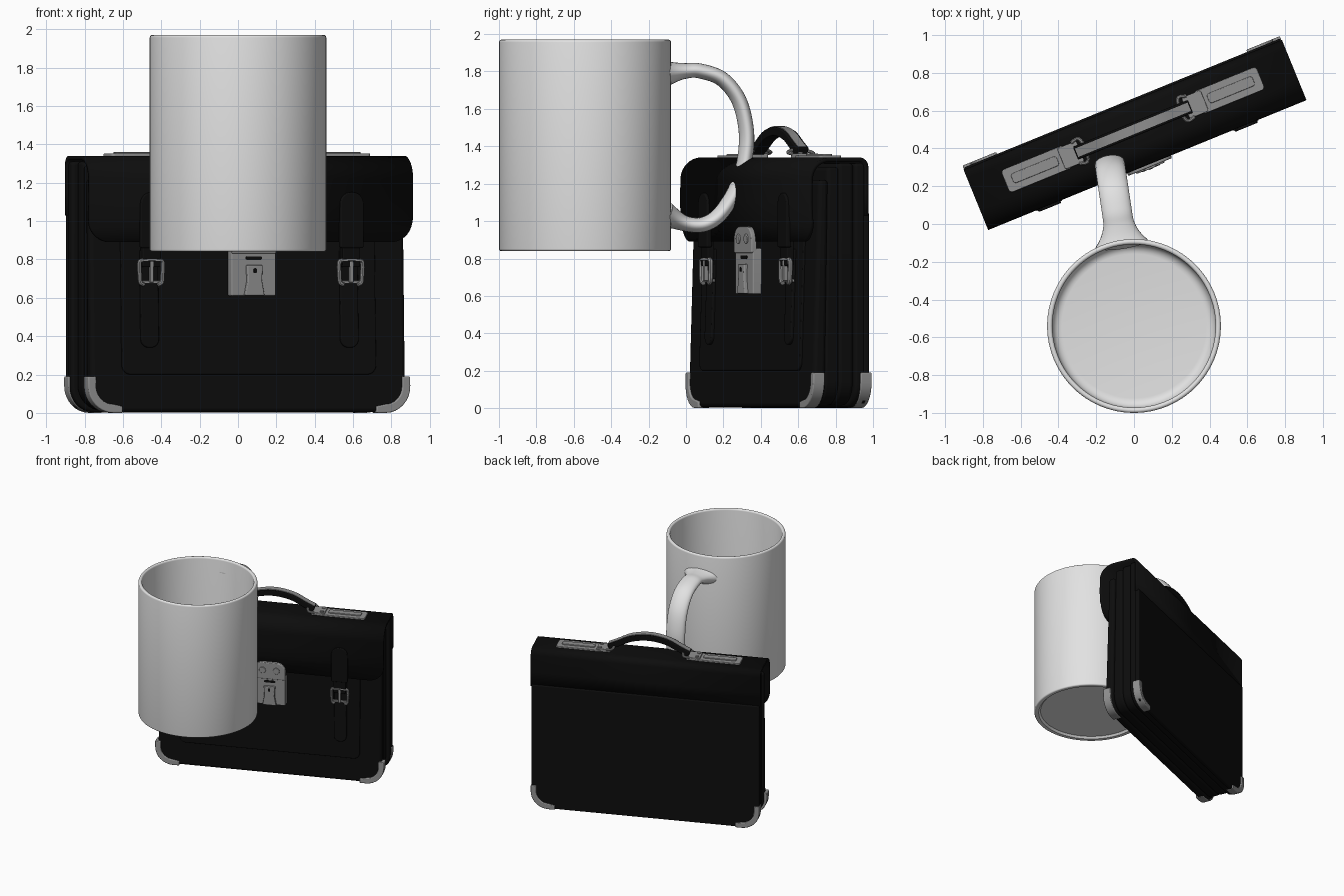
import bpy, bmesh, math
from mathutils import Vector, Matrix

if "Cube" in bpy.data.objects:
    bpy.data.objects.remove(bpy.data.objects["Cube"])


def material(name, r, g, b):
    m = bpy.data.materials.new(name)
    m.diffuse_color = (r, g, b, 1)
    m.use_nodes = True
    m.node_tree.nodes["Principled BSDF"].inputs["Base Color"].default_value = m.diffuse_color
    return m


WHITE = material("white ceramic", 0.76, 0.76, 0.76)
BLACK = material("black leather", 0.004, 0.004, 0.004)
METAL = material("grey metal", 0.28, 0.28, 0.28)
CASE = Matrix.Translation((0, 0.485, 0)) @ Matrix.Rotation(math.radians(22.2), 4, 'Z')
MUG = Matrix.Translation((0, -0.54, 0))


def finish(bm, name, mat, place, bevel=0, angle=35):
    bmesh.ops.remove_doubles(bm, verts=bm.verts, dist=1e-5)
    bmesh.ops.recalc_face_normals(bm, faces=bm.faces)
    me = bpy.data.meshes.new(name)
    bm.to_mesh(me)
    bm.free()
    ob = bpy.data.objects.new(name, me)
    bpy.context.collection.objects.link(ob)
    me.materials.append(mat)
    ob.matrix_world = place
    if bevel:
        b = ob.modifiers.new("bevel", 'BEVEL')
        b.width, b.segments, b.limit_method = bevel, 3, 'ANGLE'
        b.angle_limit = math.radians(40)
    bpy.ops.object.select_all(action='DESELECT')
    ob.select_set(True)
    bpy.context.view_layer.objects.active = ob
    bpy.ops.object.shade_smooth_by_angle(angle=math.radians(angle))
    return ob


def arc(cx, cz, r, a0, a1, n=8):
    return [(cx + r * math.cos(math.radians(a0 + (a1 - a0) * i / n)),
             cz + r * math.sin(math.radians(a0 + (a1 - a0) * i / n))) for i in range(n + 1)]


def rounded(u0, u1, z0, z1, rb, rt):
    """Outline with separate bottom and top corner radii."""
    return (arc(u0 + rb, z0 + rb, rb, 180, 270) + arc(u1 - rb, z0 + rb, rb, 270, 360)
            + arc(u1 - rt, z1 - rt, rt, 0, 90) + arc(u0 + rt, z1 - rt, rt, 90, 180))


def plate(name, outline, v0, v1, mat, bevel=0.004, lean=True):
    """Extrude a (u, z) outline through depth; the case front leans back a little."""
    bm = bmesh.new()
    f = bm.faces.new([bm.verts.new((u, v0, z)) for u, z in outline])
    ext = bmesh.ops.extrude_face_region(bm, geom=[f])["geom"]
    for v in ext:
        if isinstance(v, bmesh.types.BMVert):
            v.co.y = v1
    if lean:
        for v in bm.verts:
            if v.co.y < 0:
                v.co.y *= 1 - 0.19 * v.co.z
    return finish(bm, name, mat, CASE, bevel)


def flat_plate(name, u0, u1, v0, v1, z0, z1, mat, r=0.01, bevel=0.004):
    """Horizontal plate with rounded corners in plan."""
    bm = bmesh.new()
    f = bm.faces.new([bm.verts.new((u, v, z0)) for u, v in rounded(u0, u1, v0, v1, r, r)])
    for v in bmesh.ops.extrude_face_region(bm, geom=[f])["geom"]:
        if isinstance(v, bmesh.types.BMVert):
            v.co.z = z1
    return finish(bm, name, mat, CASE, bevel)


def smooth_path(pts, n):
    p = [Vector(q) for q in pts]
    p = [2 * p[0] - p[1]] + p + [2 * p[-1] - p[-2]]
    out = []
    for i in range(1, len(p) - 2):
        a, b, c, d = p[i - 1:i + 3]
        for k in range(n):
            t = k / n
            out.append(0.5 * (2 * b + (c - a) * t + (2 * a - 5 * b + 4 * c - d) * t * t
                              + (3 * b - a - 3 * c + d) * t ** 3))
    return out + [p[-2]]


def sweep(name, pts, side, hw, ht, mat, place, sides=24, n=6, flare=0.0, bevel=0):
    """Sweep an ellipse (or a rectangle if sides == 4) along a smooth path."""
    path, side, bm, rings = smooth_path(pts, n), Vector(side).normalized(), bmesh.new(), []
    for i, p in enumerate(path):
        t = (path[min(i + 1, len(path) - 1)] - path[max(i - 1, 0)]).normalized()
        up = t.cross(side).normalized()
        end = min((p - path[0]).length, (p - path[-1]).length)
        k = (1 + flare * max(0, 1 - end / 0.14) ** 2) * (math.sqrt(2) if sides == 4 else 1)
        ring = []
        for j in range(sides):
            a = 2 * math.pi * (j + 0.5) / sides
            ring.append(bm.verts.new(p + side * hw * k * math.cos(a) + up * ht * k * math.sin(a)))
        rings.append(ring)
    for r0, r1 in zip(rings, rings[1:]):
        for j in range(sides):
            bm.faces.new((r0[j], r0[(j + 1) % sides], r1[(j + 1) % sides], r1[j]))
    bm.faces.new(rings[0])
    bm.faces.new(rings[-1])
    return finish(bm, name, mat, place, bevel)


# Mug body, turned from a profile
profile = ([(0, 0.858), (0.41, 0.858), (0.425, 0.842)] + arc(0.448, 0.852, 0.012, 270, 360, 4)
           + arc(0.446, 1.956, 0.014, 0, 180, 8) + arc(0.382, 0.945, 0.05, 0, -90, 6) + [(0, 0.895)])
bm = bmesh.new()
vs = [bm.verts.new((r, 0, z)) for r, z in profile]
es = [bm.edges.new(e) for e in zip(vs, vs[1:])]
bmesh.ops.spin(bm, geom=vs + es, cent=(0, 0, 0), axis=(0, 0, 1), angle=2 * math.pi, steps=96)
finish(bm, "mug_body", WHITE, MUG)

# Mug handle
loop = [(0.44, 1.79), (0.54, 1.803), (0.62, 1.803), (0.74, 1.76), (0.83, 1.65), (0.87, 1.5),
        (0.868, 1.36), (0.83, 1.2), (0.74, 1.05), (0.65, 0.985), (0.55, 0.985), (0.44, 1.03)]
sweep("mug_handle", [(0, r, z) for r, z in loop], (1, 0, 0), 0.08, 0.04, WHITE,
      MUG @ Matrix.Rotation(math.radians(8.5), 4, 'Z'), n=7, flare=0.75)

# Briefcase compartments, front to back
plate("front_compartment", rounded(-0.885, 0.885, 0.004, 1.22, 0.13, 0.02), -0.152, -0.08, BLACK, 0.02)
plate("middle_compartment", rounded(-0.872, 0.872, 0.014, 1.29, 0.13, 0.02), -0.085, 0.005, BLACK, 0.03)
plate("rear_compartment", rounded(-0.872, 0.872, 0.014, 1.31, 0.13, 0.02), 0.0, 0.09, BLACK, 0.03)
plate("back_compartment", rounded(-0.9, 0.9, 0.004, 1.31, 0.13, 0.02), 0.085, 0.145, BLACK, 0.015)
plate("back_panel", rounded(-0.903, 0.903, 0.002, 1.045, 0.13, 0.01), 0.135, 0.168, BLACK, 0.008)
plate("front_pocket", rounded(-0.715, 0.715, 0.2, 0.95, 0.05, 0.05), -0.165, -0.145, BLACK, 0.006)

# Flap wrapped over the top, with rounded lower front corners
rows = ([(0.158, 1.03), (0.158, 1.15)] + arc(0.108, 1.29, 0.05, 0, 90, 6)
        + arc(-0.065, 1.22, 0.12, 90, 180, 12) + [(-0.187, 1.1), (-0.183, 1.01)]
        + [(-0.178, 0.89 + 0.12 * (1 - math.sin(math.radians(a)))) for a in range(10, 91, 10)])
bm = bmesh.new()
last = None
for v, z in rows:
    d = max(0, 0.12 - (z - 0.89)) if v < 0 else 0
    w = 0.91 - (0.12 - math.sqrt(max(0, 0.0144 - d * d)))
    row = [bm.verts.new((s * w, v, z)) for s in (-1, 1)]
    if last:
        bm.faces.new((last[0], last[1], row[1], row[0]))
    last = row
flap = finish(bm, "flap", BLACK, CASE)
for f in flap.data.polygons:  # make every face look outward
    if f.normal.dot(f.center - Vector((0, 0, 1.1))) < 0:
        f.flip()
sol = flap.modifiers.new("thickness", 'SOLIDIFY')
sol.thickness, sol.offset = 0.022, -1

# Metal corner guards on the front and back panels
for s, side in ((-1, "left"), (1, "right")):
    outer = [(-0.907, 0.19)] + arc(-0.767, 0.14, 0.14, 180, 270) + [(-0.715, 0.0)]
    inner = [(-0.715, 0.035)] + arc(-0.767, 0.14, 0.095, 270, 180) + [(-0.862, 0.19)]
    guard = [(-s * u, z) for u, z in outer + inner]
    plate("front_corner_" + side, guard, -0.163, -0.095, METAL, 0.006)
    plate("back_corner_" + side, guard, 0.115, 0.18, METAL, 0.006)

    # Straps and buckles
    c = s * 0.562
    plate("lower_strap_" + side, rounded(c - 0.05, c + 0.05, 0.34, 0.85, 0.045, 0.01), -0.182, -0.15, BLACK, 0.006)
    plate("upper_strap_" + side, rounded(c - 0.065, c + 0.065, 0.86, 1.15, 0.01, 0.06), -0.2, -0.17, BLACK, 0.006, False)
    plate("strap_tongue_" + side, rounded(c - 0.05, c + 0.05, 0.76, 0.92, 0.01, 0.01), -0.19, -0.15, BLACK, 0.006, False)
    frame = [(-0.04, 0.668), (-0.06, 0.68), (-0.064, 0.72), (-0.066, 0.775), (-0.05, 0.795),
             (0.05, 0.795), (0.066, 0.775), (0.064, 0.72), (0.06, 0.68), (0.04, 0.668)]
    sweep("buckle_frame_" + side, [(c + u, -0.178, z) for u, z in frame], (0, 1, 0),
          0.014, 0.011, METAL, CASE, sides=8, n=3)
    plate("buckle_prong_" + side, rounded(c - 0.01, c + 0.01, 0.68, 0.79, 0.005, 0.005), -0.192, -0.17, METAL, 0.003, False)
    plate("buckle_bar_" + side, rounded(c - 0.06, c + 0.06, 0.674, 0.69, 0.005, 0.005), -0.172, -0.15, METAL, 0.003, False)

    # Handle plates, rivets and rings on top of the case
    def span(a, b):
        return min(s * a, s * b), max(s * a, s * b)
    flat_plate("handle_plate_" + side, *span(0.37, 0.73), -0.05, 0.08, 1.335, 1.352, METAL, 0.02)
    flat_plate("handle_rib_" + side, *span(0.43, 0.69), -0.012, 0.042, 1.345, 1.36, METAL, 0.015)
    flat_plate("handle_mount_" + side, *span(0.3, 0.41), -0.045, 0.075, 1.335, 1.362, METAL, 0.012)
    for v in (-0.02, 0.05):
        flat_plate("rivet_" + side, s * 0.385 - 0.014, s * 0.385 + 0.014, v - 0.014, v + 0.014,
                   1.355, 1.369, METAL, 0.0135, 0)
    sweep("handle_ring_" + side, [(s * 0.33, -0.045, 1.36), (s * 0.285, -0.05, 1.37), (s * 0.27, 0.015, 1.385),
                                  (s * 0.285, 0.08, 1.37), (s * 0.33, 0.075, 1.36)],
          (0, 0, 1), 0.01, 0.01, METAL, CASE, sides=8)

# Carrying handle with a metal strip along the top
arch = [(-0.32, 1.372), (-0.25, 1.405), (-0.14, 1.458), (0, 1.48), (0.14, 1.458), (0.25, 1.405), (0.32, 1.372)]
sweep("carry_handle", [(u, 0.015, z) for u, z in arch], (0, 1, 0), 0.037, 0.023, BLACK, CASE, sides=4, bevel=0.006)
sweep("carry_handle_strip", [(u, 0.015, z + 0.023) for u, z in arch], (0, 1, 0), 0.024, 0.005, METAL, CASE, sides=4)

# Lock: rounded hasp on the flap, body plate and raised catch below
plate("lock_hasp", rounded(-0.115, 0.135, 0.83, 0.97, 0.01, 0.07), -0.202, -0.17, METAL, 0.006, False)
plate("lock_plate", rounded(-0.115, 0.135, 0.61, 0.855, 0.008, 0.008), -0.192, -0.14, METAL, 0.006, False)
plate("lock_catch", [(-0.045, 0.612), (0.065, 0.612), (0.05, 0.69), (0.055, 0.77), (-0.035, 0.77), (-0.03, 0.69)],
      -0.212, -0.18, METAL, 0.006, False)
plate("lock_slot", rounded(-0.035, 0.055, 0.798, 0.816, 0.008, 0.008), -0.195, -0.188, BLACK, 0, False)
plate("keyhole", rounded(0.002, 0.018, 0.73, 0.755, 0.003, 0.007), -0.215, -0.208, BLACK, 0, False)
for u in (-0.045, 0.065):
    plate("hasp_rivet", arc(u, 0.905, 0.026, 0, 345, 23), -0.209, -0.19, METAL, 0.004, False)
